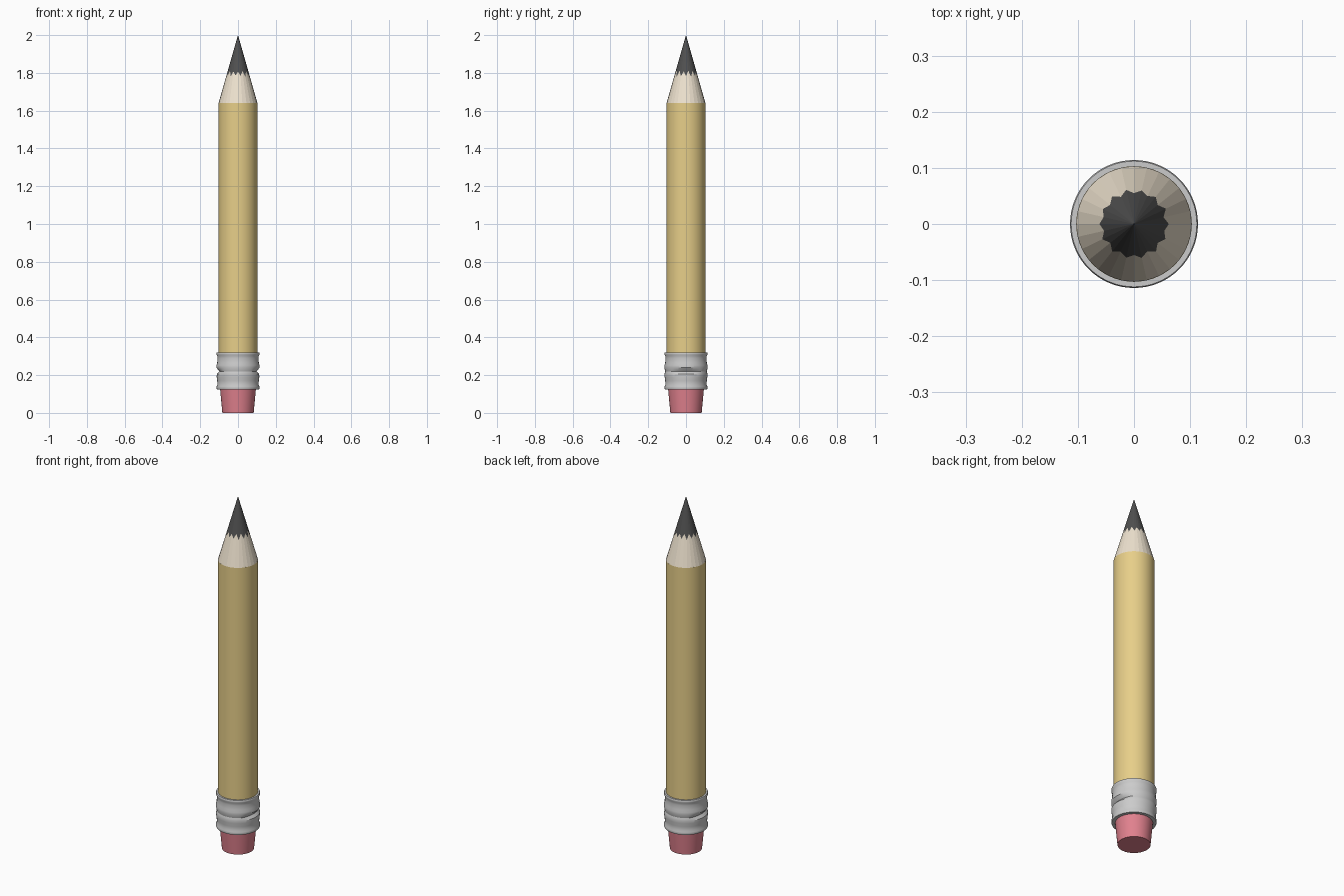
import bpy, bmesh, math

if "Cube" in bpy.data.objects:
    bpy.data.objects.remove(bpy.data.objects["Cube"])

def lathe(name, profile, sides, color=None, adjust=None, caps=True, smooth=True):
    """Spin (radius, z) points round z; a zero radius makes a single apex."""
    bm = bmesh.new()
    rings = []
    for r, z in profile:
        if r == 0:
            rings.append([bm.verts.new((0, 0, z))] * sides)
            continue
        ring = []
        for i in range(sides):
            a = math.tau * i / sides
            rr, zz = adjust(r, z, i, a) if adjust else (r, z)
            ring.append(bm.verts.new((rr * math.cos(a), rr * math.sin(a), zz)))
        rings.append(ring)
    for lo, hi in zip(rings, rings[1:]):
        for i in range(sides):
            j = (i + 1) % sides
            quad = list(dict.fromkeys([lo[i], lo[j], hi[j], hi[i]]))
            bm.faces.new(quad)
    if caps:
        bm.faces.new(rings[0][::-1])
        bm.faces.new(rings[-1])
    mesh = bpy.data.meshes.new(name)
    bm.to_mesh(mesh)
    bm.free()
    obj = bpy.data.objects.new(name, mesh)
    bpy.context.collection.objects.link(obj)
    if color:
        mat = bpy.data.materials.new(name + "_paint")
        mat.diffuse_color = (*color, 1)
        mat.use_nodes = True
        mat.node_tree.nodes["Principled BSDF"].inputs["Base Color"].default_value = mat.diffuse_color
        mesh.materials.append(mat)
    if smooth:
        bpy.ops.object.select_all(action='DESELECT')
        obj.select_set(True)
        bpy.context.view_layer.objects.active = obj
        bpy.ops.object.shade_smooth_by_angle(angle=math.radians(30))
    return obj

R, SHOULDER, TIP = 0.103, 1.64, 2.0
CUT = 1.796          # mean height of the wood / graphite border

def cone_radius(z):
    return R * (TIP - z) / (TIP - SHOULDER)

def zigzag(r, z, i, a):
    # alternate border points up and down along the cone
    if abs(z - CUT) < 1e-6:
        z += (0.013 if i % 2 else -0.013) + 0.003 * math.sin(i * 2.3)
        r = cone_radius(z)
    return r, z

def crimp(r, z, i, a):
    # pinched dents on the two x sides of the metal band
    depth = 0.012 * max(0, abs(math.cos(a)) - 0.7) / 0.3
    return r - depth * max(0, 1 - abs(z - 0.22) / 0.018), z

# rubber
lathe("eraser", [(0.083, 0), (0.095, 0.13)], 48, (0.75, 0.22, 0.27))

# metal band with rolled rims and ridges
lathe("ferrule", [(0.112, 0.125), (0.114, 0.132), (0.113, 0.14), (0.109, 0.15),
                  (0.110, 0.17), (0.113, 0.19), (0.114, 0.205), (0.112, 0.213),
                  (0.110, 0.22), (0.112, 0.227), (0.114, 0.24), (0.114, 0.252),
                  (0.110, 0.265), (0.109, 0.29), (0.110, 0.302), (0.114, 0.31),
                  (0.114, 0.316), (0.112, 0.321)], 64, adjust=crimp)

# painted shaft
lathe("shaft", [(R, 0.30), (R, SHOULDER)], 56, (0.80, 0.62, 0.25))

# sharpened wood and graphite point
lathe("wood_cone", [(R, SHOULDER), (cone_radius(CUT), CUT)], 28,
      (0.85, 0.76, 0.62), zigzag, caps=False, smooth=False)
lathe("graphite_point", [(cone_radius(CUT), CUT), (0, TIP)], 28,
      (0.08, 0.08, 0.08), zigzag, caps=False, smooth=False)
